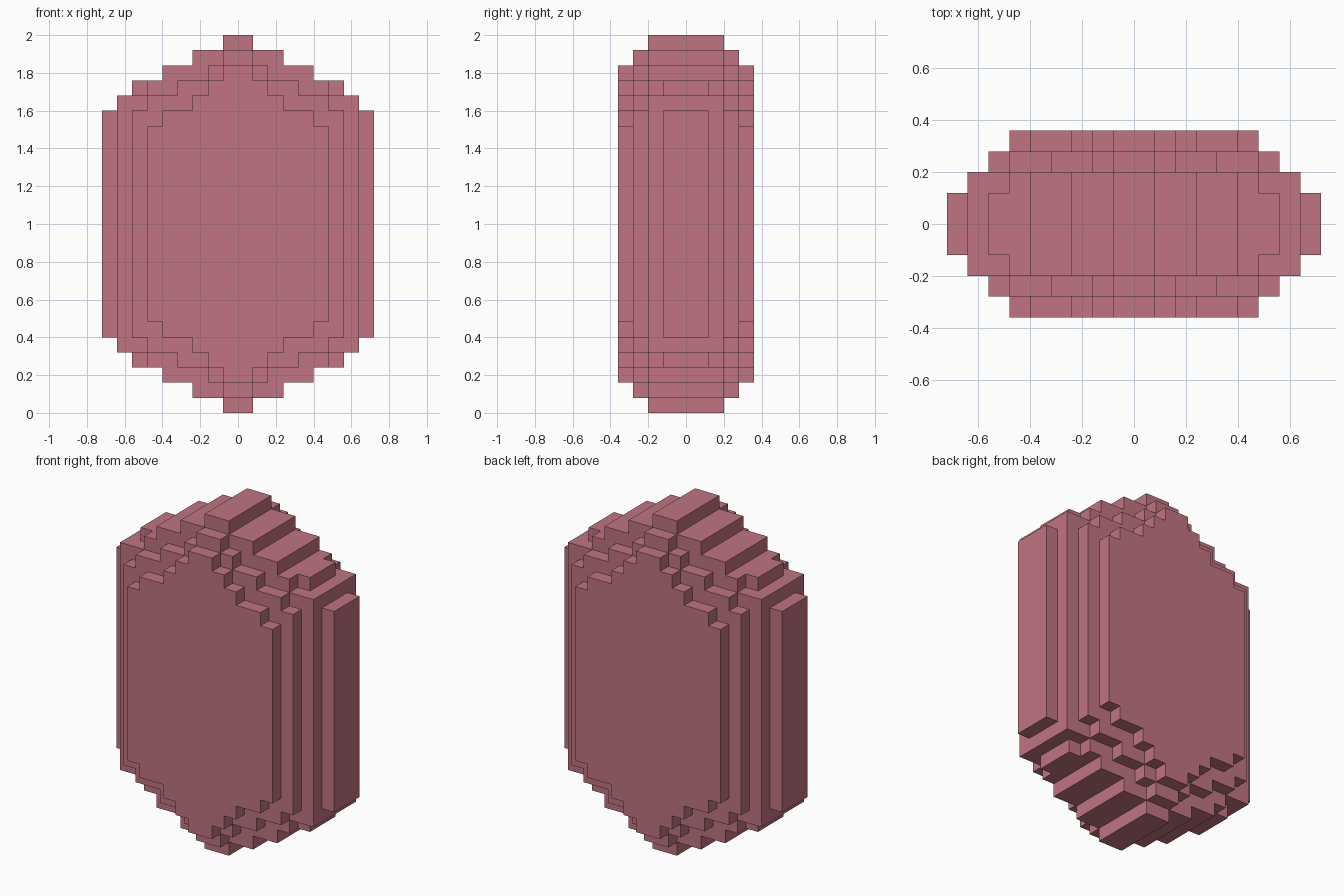
import bpy
import bmesh

default = bpy.data.objects.get("Cube")
if default:
    bpy.data.objects.remove(default, do_unlink=True)

# Single dusty rose colour
ROSE = (0.527, 0.178, 0.220, 1.0)
rose = bpy.data.materials.new("dusty_rose")
rose.use_nodes = True
rose.diffuse_color = ROSE
rose.node_tree.nodes["Principled BSDF"].inputs["Base Color"].default_value = ROSE

UNIT = 0.08    # edge length of one block
MID = 12.5     # middle height, in blocks


def stepped_slab(name, half_depth, steps):
    """Extrude a stepped outline; steps are (half width, height above middle) in blocks,
    from the top step outward. The outline is mirrored left-right and top-bottom."""
    quarter = []
    for i, (w, h) in enumerate(steps):
        quarter.append((w, h))
        if i + 1 < len(steps):
            quarter.append((w, steps[i + 1][1]))
    right = quarter + [(w, -h) for w, h in reversed(quarter)]
    outline = right + [(-w, h) for w, h in reversed(right)]

    bm = bmesh.new()
    verts = [bm.verts.new((x * UNIT, -half_depth * UNIT, (z + MID) * UNIT))
             for x, z in outline]
    front = bm.faces.new(verts)
    result = bmesh.ops.extrude_face_region(bm, geom=[front], use_keep_orig=True)
    moved = [g for g in result["geom"] if isinstance(g, bmesh.types.BMVert)]
    bmesh.ops.translate(bm, verts=moved, vec=(0, 2 * half_depth * UNIT, 0))
    bmesh.ops.recalc_face_normals(bm, faces=bm.faces)

    mesh = bpy.data.meshes.new(name)
    bm.to_mesh(mesh)
    bm.free()
    mesh.materials.append(rose)
    obj = bpy.data.objects.new(name, mesh)
    bpy.context.collection.objects.link(obj)
    return obj


# Nested slabs: the thinner ones reach further out, the thickest is the flat face
stepped_slab("side_ridges", 1.5, [(7, 9.5), (9, 7.5)])
stepped_slab("core_slab", 2.5, [(1, 12.5), (3, 11.5), (5, 10.5), (6, 9.5), (8, 8.5)])
stepped_slab("middle_slab", 3.5, [(1, 11.5), (2, 10.5), (4, 9.5), (6, 8.5), (7, 7.5)])
stepped_slab("face_slab", 4.5, [(1, 10.5), (2, 9.5), (3, 8.5), (5, 7.5), (6, 6.5)])
